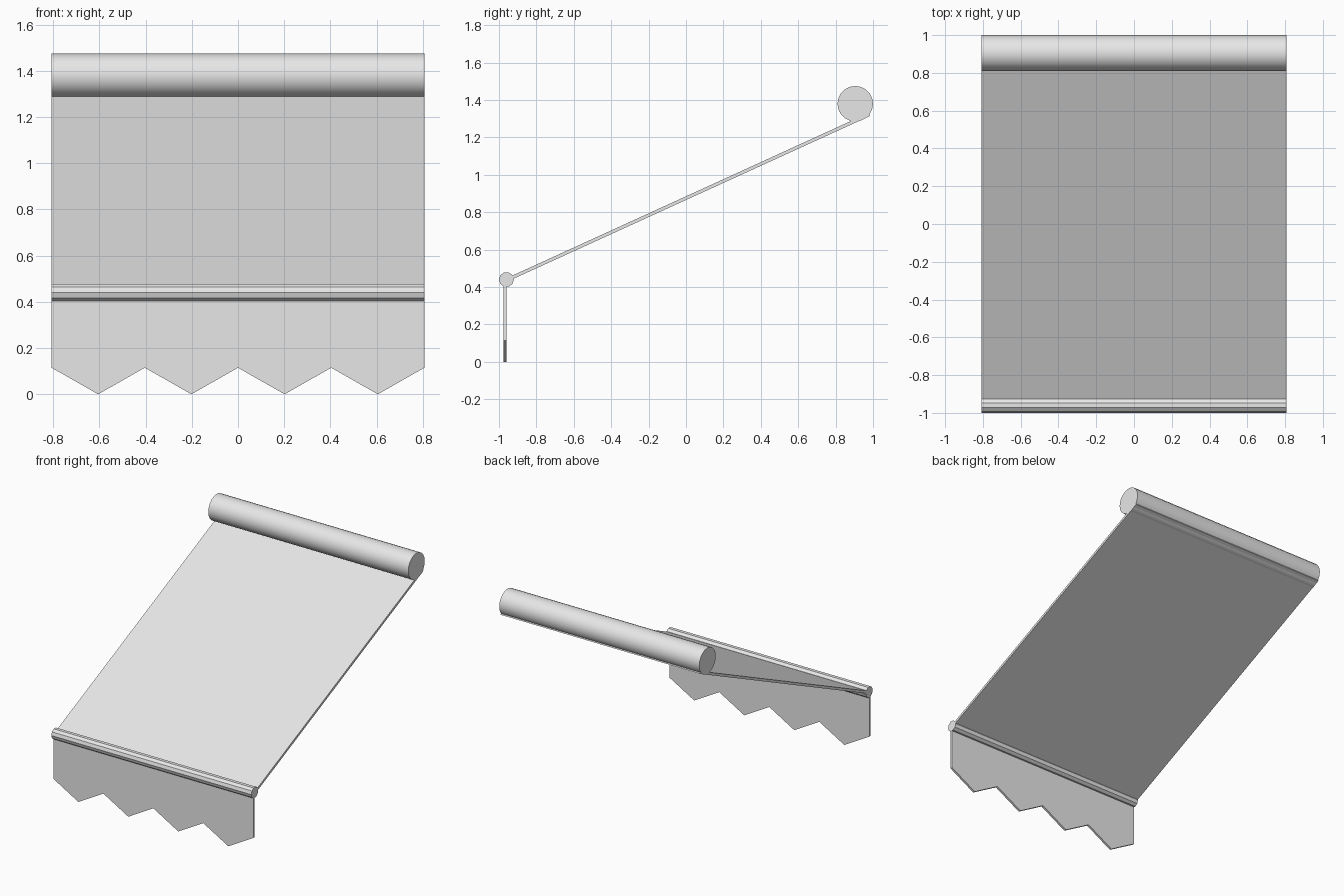
import bpy
import bmesh
import math
from mathutils import Vector

if "Cube" in bpy.data.objects:
    bpy.data.objects.remove(bpy.data.objects["Cube"], do_unlink=True)

HALF_WIDTH = 0.807

grey = bpy.data.materials.new("light_grey")
grey.use_nodes = True
colour = (0.8, 0.8, 0.8, 1.0)
grey.diffuse_color = colour
grey.node_tree.nodes["Principled BSDF"].inputs["Base Color"].default_value = colour


def extrude_outline(name, outline, direction):
    """Closed solid made by sweeping a flat outline along a direction."""
    mesh = bpy.data.meshes.new(name)
    bm = bmesh.new()
    face = bm.faces.new([bm.verts.new(p) for p in outline])
    swept = bmesh.ops.extrude_face_region(bm, geom=[face])["geom"]
    verts = [g for g in swept if isinstance(g, bmesh.types.BMVert)]
    bmesh.ops.translate(bm, verts=verts, vec=direction)
    bmesh.ops.recalc_face_normals(bm, faces=bm.faces)
    bm.to_mesh(mesh)
    bm.free()
    mesh.materials.append(grey)
    obj = bpy.data.objects.new(name, mesh)
    bpy.context.collection.objects.link(obj)
    return obj


def bar(name, y, z, radius, sides):
    """Round bar running across the full width."""
    angles = [2 * math.pi * i / sides for i in range(sides)]
    outline = [(-HALF_WIDTH, y + radius * math.cos(a), z + radius * math.sin(a))
               for a in angles]
    return extrude_outline(name, outline, (2 * HALF_WIDTH, 0, 0))


# Wall roller, smooth with crisp end caps
roller = bar("roller_tube", 0.905, 1.38, 0.095, 20)
bpy.ops.object.select_all(action="DESELECT")
roller.select_set(True)
bpy.context.view_layer.objects.active = roller
bpy.ops.object.shade_smooth_by_angle(angle=math.radians(30))

# Faceted front rail
bar("front_rail", -0.96, 0.44, 0.04, 10)

# Sloping canopy sheet from the front rail to under the roller
low, high = Vector((-HALF_WIDTH, -0.96, 0.437)), Vector((-HALF_WIDTH, 0.981, 1.323))
slope = (high - low).normalized()
offset = Vector((0, -slope.z, slope.y)) * 0.009
extrude_outline("canopy", [low - offset, high - offset, high + offset, low + offset],
                (2 * HALF_WIDTH, 0, 0))

# Hanging valance with a zigzag lower edge
TEETH = 4
step = HALF_WIDTH / TEETH
y = -0.976
outline = [(-HALF_WIDTH + i * step, y, 0.0 if i % 2 else 0.115)
           for i in range(2 * TEETH + 1)]
outline += [(HALF_WIDTH, y, 0.44), (-HALF_WIDTH, y, 0.44)]
extrude_outline("valance", outline, (0, 0.016, 0))
